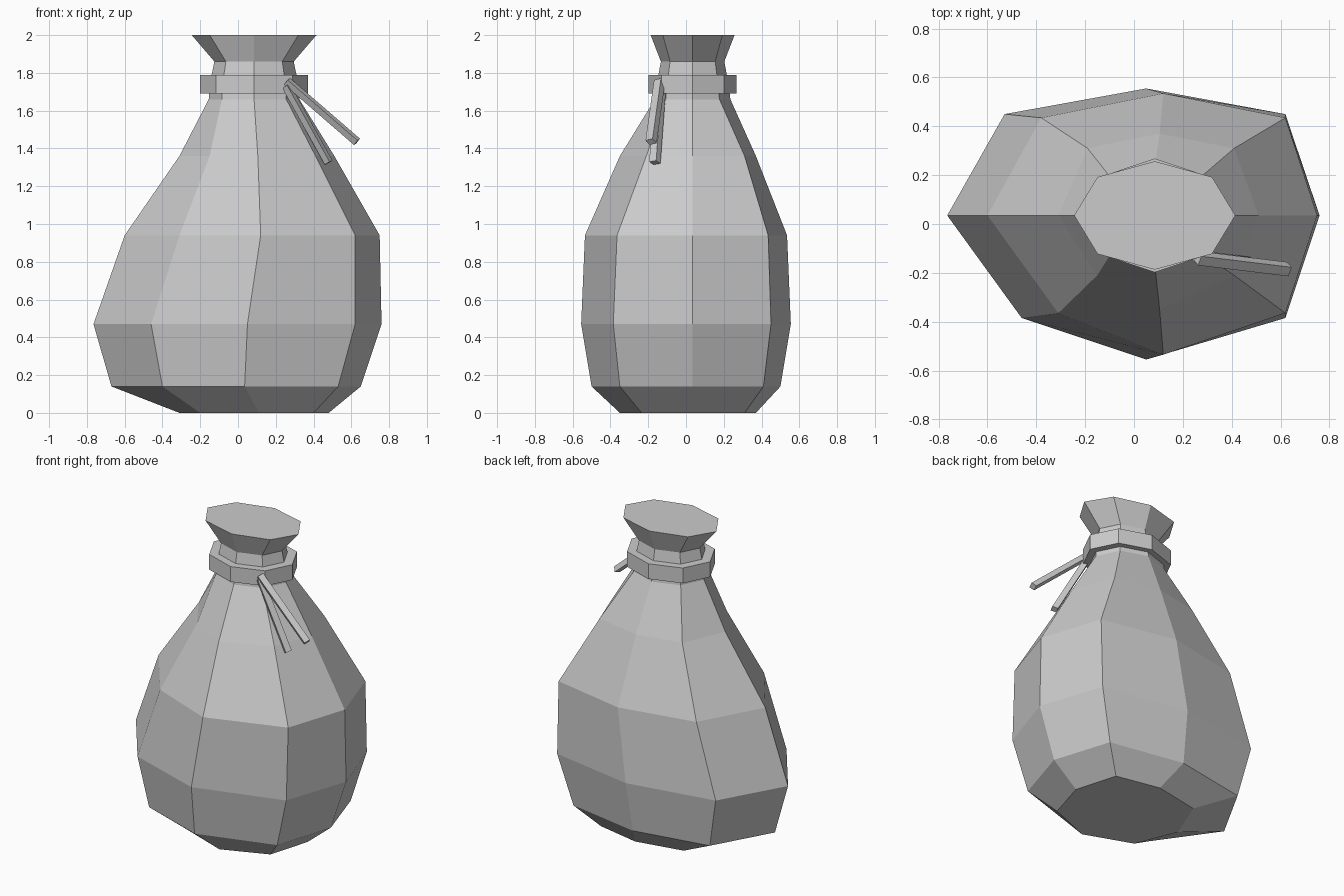
import bpy, bmesh
from mathutils import Vector

default_cube = bpy.data.objects.get("Cube")
if default_cube:
    bpy.data.objects.remove(default_cube, do_unlink=True)

# One plain grey for the whole model
grey = bpy.data.materials.new("plain grey")
grey.use_nodes = True
grey.diffuse_color = (0.6, 0.6, 0.6, 1)
grey.node_tree.nodes["Principled BSDF"].inputs["Base Color"].default_value = grey.diffuse_color

CENTRE_X, CENTRE_Y = 0.085, 0.035


def loft(name, rings, cap=True, closed=False):
    """Skin a list of equal rings, either capped or joined end to start."""
    bm = bmesh.new()
    loops = [[bm.verts.new(point) for point in ring] for ring in rings]
    pairs = list(zip(loops, loops[1:]))
    if closed:
        pairs.append((loops[-1], loops[0]))
    for low, high in pairs:
        count = len(low)
        for i in range(count):
            j = (i + 1) % count
            bm.faces.new((low[i], low[j], high[j], high[i]))
    if cap:
        bm.faces.new(loops[0])
        bm.faces.new(loops[-1])
    bmesh.ops.recalc_face_normals(bm, faces=bm.faces)
    mesh = bpy.data.meshes.new(name)
    bm.to_mesh(mesh)
    bm.free()
    mesh.materials.append(grey)
    obj = bpy.data.objects.new(name, mesh)
    bpy.context.collection.objects.link(obj)
    return obj


def sagging_ring(z, xs, ys, back_shift=0):
    """Eight-sided ring: xs run right to left side, ys run front to back."""
    side_low, corner_low, middle, corner_high, side_high = xs
    front, corner_front, corner_back, back = ys
    return [(side_low, CENTRE_Y, z), (corner_low, corner_front, z),
            (middle, front, z), (corner_high, corner_front, z),
            (side_high, CENTRE_Y, z), (corner_high, corner_back, z),
            (middle, back, z), (corner_low + back_shift, corner_back, z)]


def even_ring(z, radius_x, radius_y):
    """Symmetrical eight-sided ring about the neck axis."""
    dx, dy = radius_x * 0.71, radius_y * 0.71
    return sagging_ring(
        z,
        (CENTRE_X - radius_x, CENTRE_X - dx, CENTRE_X, CENTRE_X + dx, CENTRE_X + radius_x),
        (CENTRE_Y - radius_y, CENTRE_Y - dy, CENTRE_Y + dy, CENTRE_Y + radius_y))


# Sack: lopsided belly, narrow neck and flared mouth
loft("sack", [
    sagging_ring(0, (-.31, -.2, .11, .4, .48), (-.35, -.235, .31, .37)),
    sagging_ring(.14, (-.67, -.4, .035, .53, .65), (-.5, -.35, .41, .5), -.06),
    sagging_ring(.47, (-.765, -.46, .05, .62, .76), (-.555, -.385, .45, .555), -.07),
    sagging_ring(.94, (-.6, -.31, .12, .62, .75), (-.535, -.365, .435, .535), -.07),
    sagging_ring(1.36, (-.31, -.15, .105, .41, .51), (-.35, -.21, .31, .37), -.04),
    even_ring(1.66, .24, .2),
    even_ring(1.74, .235, .19),
    even_ring(1.86, .21, .168),
    even_ring(2, .33, .222),
])

# Tie band: hollow collar around the neck
loft("tie_band", [
    even_ring(1.69, .285, .233), even_ring(1.79, .285, .233),
    even_ring(1.79, .2, .16), even_ring(1.69, .2, .16),
], cap=False, closed=True)


def cord(name, start, end, half=.032):
    """Four-sided cord with its ridge turned upwards."""
    start, end = Vector(start), Vector(end)
    direction = (end - start).normalized()
    across = direction.cross(Vector((0, 0, 1))).normalized()
    above = across.cross(direction)
    corners = [across * .9 + above * .3, above * .7 - across * .3,
               across * -.9 - above * .3, above * -.7 + across * .3]
    loft(name, [[p + c * half for c in corners] for p in (start, end)])


# Loose cord ends hanging from the band
cord("upper_cord_end", (.26, -.14, 1.755), (.63, -.185, 1.435))
cord("lower_cord_end", (.255, -.135, 1.73), (.48, -.165, 1.325))
